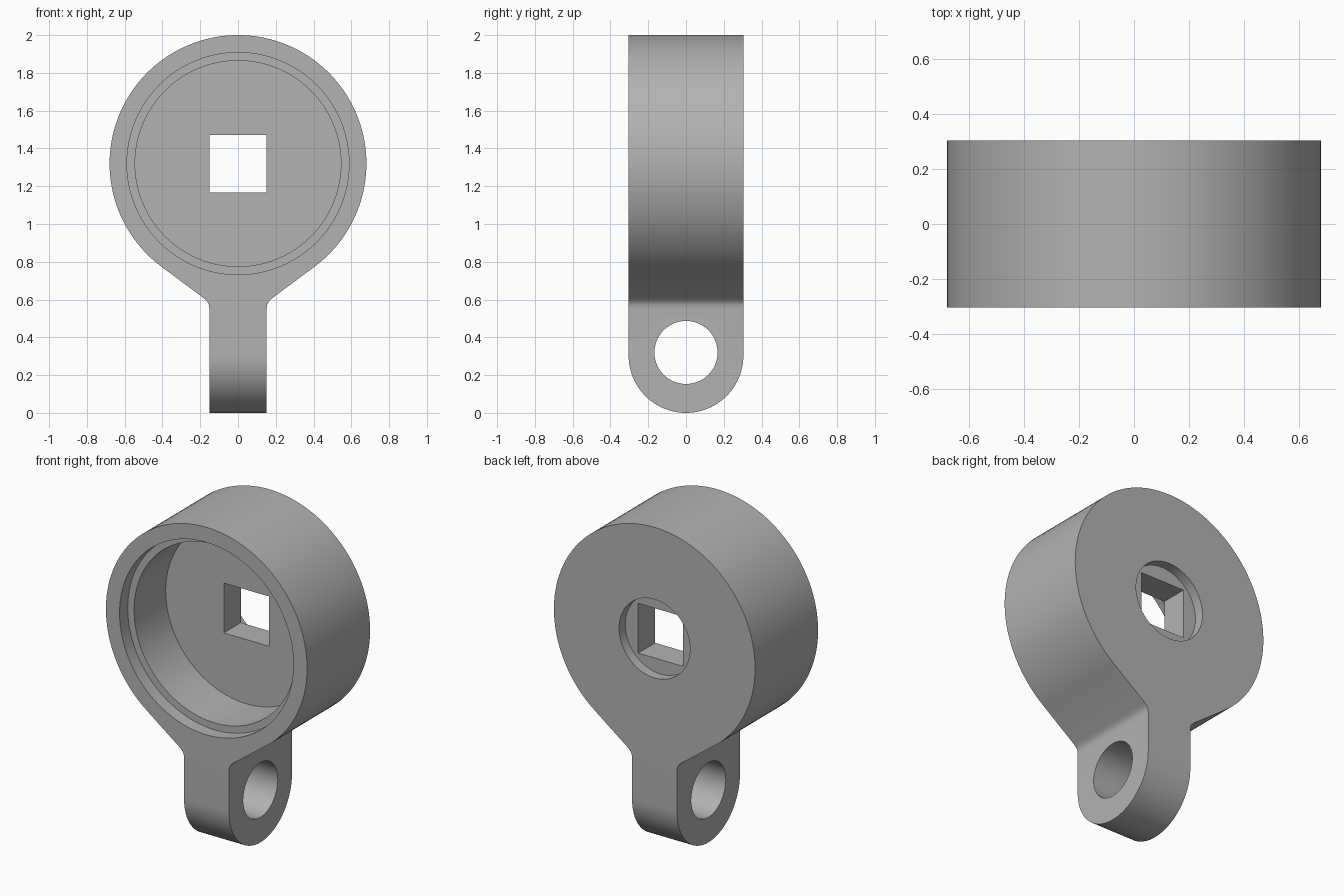
import bpy, bmesh, math

cube = bpy.data.objects.get("Cube")
if cube:
    bpy.data.objects.remove(cube, do_unlink=True)

HALF_DEPTH = 0.304
HUB_Z, HUB_R = 1.32, 0.68
NECK = 0.152

grey = bpy.data.materials.new("light_grey")
grey.use_nodes = True
COLOR = (0.45, 0.45, 0.45, 1)
grey.diffuse_color = COLOR
grey.node_tree.nodes["Principled BSDF"].inputs["Base Color"].default_value = COLOR


def prism(name, points, axis, start, end):
    """Extrude an outline: (x, z) points along y, or (y, z) points along x."""
    bm = bmesh.new()
    place = (lambda p: (p[0], start, p[1])) if axis == "y" else (lambda p: (start, p[0], p[1]))
    face = bm.faces.new([bm.verts.new(place(p)) for p in points])
    new = bmesh.ops.extrude_face_region(bm, geom=[face])["geom"]
    move = (0, end - start, 0) if axis == "y" else (end - start, 0, 0)
    bmesh.ops.translate(bm, vec=move, verts=[g for g in new if isinstance(g, bmesh.types.BMVert)])
    bmesh.ops.recalc_face_normals(bm, faces=bm.faces)
    mesh = bpy.data.meshes.new(name)
    bm.to_mesh(mesh)
    bm.free()
    mesh.materials.append(grey)
    obj = bpy.data.objects.new(name, mesh)
    bpy.context.collection.objects.link(obj)
    return obj


def arc(radius, z, first, last, steps):
    """Points on a circle centred at (0, z), angles in degrees."""
    angles = [math.radians(first + (last - first) * i / steps) for i in range(steps + 1)]
    return [(radius * math.cos(a), z + radius * math.sin(a)) for a in angles]


def circle(radius, z, steps=96):
    return arc(radius, z, 0, 360, steps)[:-1]


# Outline: round hub, tangent shoulders, filleted narrow neck
fillet = [(NECK, 0.555), (0.155, 0.575), (0.163, 0.59), (0.178, 0.605)]
right_side = [(NECK, 0)] + fillet
left_side = [(-x, z) for x, z in reversed(right_side)]
outline = right_side + arc(HUB_R, HUB_Z, -53.5, 233.5, 100) + left_side
body = prism("hub_with_lug", outline, "y", -HALF_DEPTH, HALF_DEPTH)

# Rounded foot of the lug, seen from the side
foot = arc(HALF_DEPTH, HALF_DEPTH, 180, 360, 48) + [(HALF_DEPTH, 2.1), (-HALF_DEPTH, 2.1)]
foot_envelope = prism("foot_envelope", foot, "x", -1, 1)

# Stepped front cup, square drive hole, round back recess, cross hole
square = [(x * NECK, HUB_Z + z * NECK) for x, z in ((-1, -1), (1, -1), (1, 1), (-1, 1))]
cutters = [
    (foot_envelope, "INTERSECT"),
    (prism("rim_step_cutter", circle(0.588, HUB_Z), "y", -0.5, -0.225), "DIFFERENCE"),
    (prism("cup_cutter", circle(0.545, HUB_Z), "y", -0.5, 0.08), "DIFFERENCE"),
    (prism("square_hole_cutter", square, "y", -0.5, 0.5), "DIFFERENCE"),
    (prism("back_recess_cutter", circle(0.24, HUB_Z, 64), "y", 0.244, 0.5), "DIFFERENCE"),
    (prism("cross_hole_cutter", circle(0.167, 0.32, 64), "x", -1, 1), "DIFFERENCE"),
]
for cutter, operation in cutters:
    mod = body.modifiers.new(cutter.name, "BOOLEAN")
    mod.operation, mod.solver, mod.object = operation, "EXACT", cutter

# Apply the cuts and remove the helpers
bpy.context.view_layer.update()
evaluated = body.evaluated_get(bpy.context.evaluated_depsgraph_get())
finished = bpy.data.meshes.new_from_object(evaluated)
body.modifiers.clear()
body.data = finished
for cutter, _ in cutters:
    bpy.data.objects.remove(cutter, do_unlink=True)

bpy.ops.object.select_all(action="DESELECT")
body.select_set(True)
bpy.context.view_layer.objects.active = body
bpy.ops.object.shade_smooth_by_angle(angle=math.radians(30))
